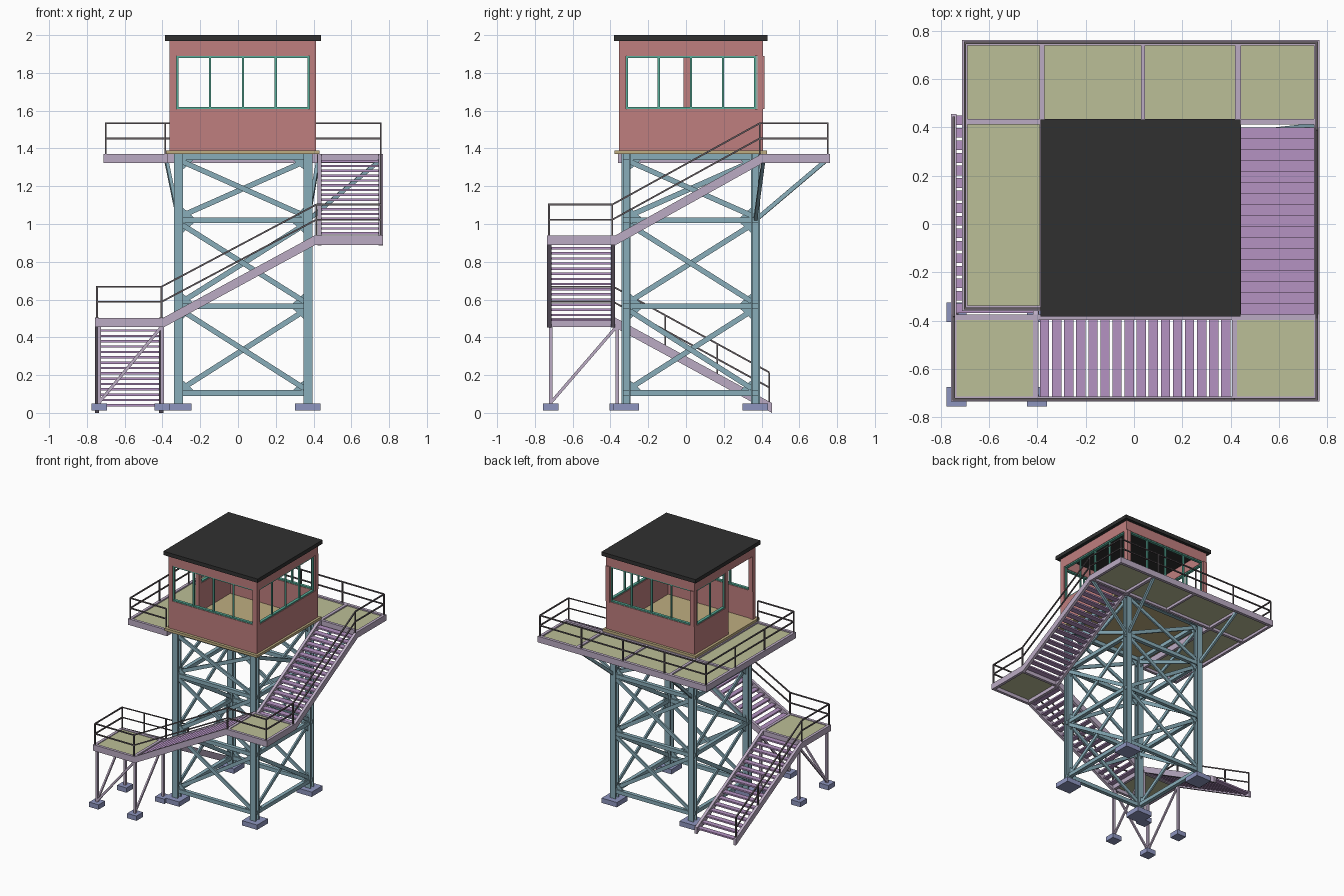
import bpy, bmesh, math
from mathutils import Vector as V

if "Cube" in bpy.data.objects:
    bpy.data.objects.remove(bpy.data.objects["Cube"])

PARTS = {}
COLORS = {
    "steel": (0.25, 0.42, 0.49, 1), "concrete": (0.27, 0.30, 0.52, 1),
    "frame": (0.50, 0.41, 0.55, 1), "tread": (0.46, 0.29, 0.54, 1),
    "deck": (0.50, 0.52, 0.31, 1), "wall": (0.52, 0.21, 0.21, 1),
    "roof": (0.03, 0.03, 0.03, 1), "rail": (0.13, 0.11, 0.12, 1),
    "trim": (0.10, 0.42, 0.32, 1), "floor": (0.52, 0.42, 0.22, 1),
}


def part(name, color):
    return PARTS.setdefault(name, (bmesh.new(), color))[0]


def hexa(bm, vs):
    v = [bm.verts.new(p) for p in vs]
    for f in ((0, 1, 2, 3), (7, 6, 5, 4), (0, 4, 5, 1), (1, 5, 6, 2), (2, 6, 7, 3), (3, 7, 4, 0)):
        bm.faces.new([v[i] for i in f])


def box(bm, x0, x1, y0, y1, z0, z1):
    hexa(bm, [(x, y, z) for z in (z0, z1) for x, y in ((x0, y0), (x0, y1), (x1, y1), (x1, y0))])


def bar(bm, a, b, w, h, plumb=False):
    """Rectangular bar from a to b; plumb gives vertical end cuts."""
    a, b = V(a), V(b)
    d = (b - a).normalized()
    s = d.cross(V((0, 0, 1)))
    s = s.normalized() if s.length > 1e-4 else V((1, 0, 0))
    u = V((0, 0, 1)) if plumb else s.cross(d)
    s, u = s * w / 2, u * h / 2
    hexa(bm, [p + i * s + j * u for p in (a, b) for i, j in ((-1, -1), (-1, 1), (1, 1), (1, -1))])


def prism(bm, tri, n):
    lo = [bm.verts.new(p - n) for p in tri]
    hi = [bm.verts.new(p + n) for p in tri]
    bm.faces.new(lo[::-1])
    bm.faces.new(hi)
    for i in range(3):
        j = (i + 1) % 3
        bm.faces.new((lo[i], lo[j], hi[j], hi[i]))


# Tower legs (H sections) and their footings
C, H = V((0.028, 0.025, 0)), 0.342
LEVELS = (0.105, 0.565, 1.02, 1.355)
legs, feet = part("tower_legs", "steel"), part("footings", "concrete")
for sx in (-1, 1):
    for sy in (-1, 1):
        x, y = C.x + sx * H, C.y + sy * H
        for s in (-1, 1):
            box(legs, x - .024, x + .024, y + s * .019 - .005, y + s * .019 + .005, .04, 1.37)
        box(legs, x - .006, x + .006, y - .014, y + .014, .04, 1.37)
        box(feet, x - .067, x + .067, y - .067, y + .067, .012, .05)

# Tower girts, cross braces and gusset plates on each face
girts, braces, plates = part("tower_girts", "steel"), part("tower_braces", "steel"), part("gusset_plates", "steel")
for k in range(4):
    a = k * math.pi / 2
    u, n = V((math.cos(a), math.sin(a), 0)), V((math.sin(a), -math.cos(a), 0))

    def P(s, z, off=0):
        return C + u * s + n * (H + off) + V((0, 0, z))
    for z in LEVELS:
        bar(girts, P(-H - .015, z), P(H + .015, z), .03, .03)
    for z0, z1 in zip(LEVELS, LEVELS[1:]):
        for s in (-1, 1):
            bar(braces, P(s * (H - .02), z0 + .025, s * .007), P(-s * (H - .02), z1 - .025, s * .007), .013, .028)
            for z, t in ((z0, 1), (z1, -1)):
                e = s * (H - .024)
                prism(plates, [P(e, z + t * .015), P(e - s * .055, z + t * .015), P(e, z + t * .065)], n * .005)

# Cantilever struts below the walkway
struts = part("walkway_struts", "steel")
XL, XR, YB = C.x - H, C.x + H, C.y + H
bar(struts, (XL, YB, 1.02), (-.38, .745, 1.34), .018, .022)
bar(struts, (XR, YB, 1.02), (.425, .745, 1.34), .018, .022)
bar(struts, (XR, YB, 1.02), (.755, .41, 1.34), .018, .022)


# Stair landings: perimeter frame with a deck
def landing(name, x0, x1, y0, y1, top):
    f, z0, w = part(name + "_frame", "frame"), top - .048, .022
    for y in (y0, y1 - w):
        box(f, x0, x1, y, y + w, z0, top)
    for x in (x0, x1 - w):
        box(f, x, x + w, y0 + w, y1 - w, z0, top)
    box(part(name + "_deck", "deck"), x0 + w, x1 - w, y0 + w, y1 - w, top - .02, top - .005)


landing("lower_landing", -.757, -.395, -.735, -.375, .503)
landing("upper_landing", .405, .767, -.735, -.375, .938)


# Stair flights: two stringers with open treads
def flight(name, a, b, across, count, depth):
    a, b, across = V(a), V(b), V(across)
    st, tr = part(name + "_stringers", "frame"), part(name + "_treads", "tread")
    for o in (V(), across):
        bar(st, a + o, b + o, .022, .052, True)
    run = V((b.x - a.x, b.y - a.y, 0)).normalized() * depth / 2
    for i in range(count):
        c = a.lerp(b, (i + .5) / count) + across / 2
        bar(tr, c - run, c + run, across.length - .02, .012)


flight("lower_flight", (-.746, .455, .026), (-.746, -.375, .478), (.34, 0, 0), 16, .04)
flight("middle_flight", (-.395, -.724, .478), (.405, -.724, .913), (0, .338, 0), 16, .038)
flight("upper_flight", (.756, -.375, .913), (.756, .40, 1.345), (-.325, 0, 0), 17, .045)

# Lower landing posts, footings and diagonals
posts = part("landing_posts", "frame")
LX, LY = (-.735, -.402), (-.715, -.365)
for x in LX:
    for y in LY:
        box(posts, x - .009, x + .009, y - .009, y + .009, .04, .46)
        box(feet, x - .041, x + .041, y - .041, y + .041, .012, .05)
    bar(posts, (x, LY[0], .055), (x, LY[1], .46), .012, .016)
bar(posts, (LX[0], LY[0], .055), (LX[1], LY[0], .46), .012, .016)

# Walkway frame and decks around the back and left of the cabin
wf, wd = part("walkway_frame", "frame"), part("walkway_deck", "deck")
for r in ((-.712, -.69, -.36, .762), (-.69, .767, .738, .762), (.745, .767, .40, .738),
          (-.69, .745, .412, .434), (-.69, -.38, -.36, -.338), (-.392, -.37, -.36, .738),
          (.028, .046, .434, .738), (.418, .442, .40, .738)):
    box(wf, *r, 1.322, 1.37)
box(wd, -.70, -.38, -.35, .42, 1.343, 1.36)
box(wd, -.70, .755, .42, .75, 1.343, 1.36)

# One continuous handrail: stair foot, landings, walkway; last value = bays
rails = part("handrails", "rail")
PATH = [((-.746, .44, .215), 3), ((-.746, -.385, .668), 1), ((-.746, -.725, .668), 1),
        ((-.405, -.725, .668), 1), ((.415, -.725, 1.103), 1), ((.756, -.725, 1.103), 1),
        ((.756, -.39, 1.103), 1), ((.756, .39, 1.533), 1), ((.756, .75, 1.533), 4),
        ((-.70, .75, 1.533), 3), ((-.70, -.35, 1.533), 1), ((-.385, -.35, 1.533), 0)]
for i, (p, bays) in enumerate(PATH):
    p = V(p)
    q = V(PATH[i + 1][0]) if bays else p
    for j in range(max(bays, 1)):
        m = p.lerp(q, j / max(bays, 1))
        bar(rails, m - V((0, 0, .17)), m, .009, .009)
    if bays:
        for drop in (0, .08):
            bar(rails, p - V((0, 0, drop)), q - V((0, 0, drop)), .009, .009)

# Cabin floor and flat roof
box(part("cabin_floor", "floor"), -.382, .432, -.378, .428, 1.37, 1.39)
box(part("cabin_roof", "roof"), -.387, .44, -.382, .432, 1.97, 2.0)

# Cabin walls: sill panels, header band, corner posts, doorway on the left
wall = part("cabin_walls", "wall")
X0, X1, Y0, Y1, T = -.362, .414, -.356, .408, .03
Z0, ZS, ZH, Z1 = 1.39, 1.61, 1.89, 1.97
for y in (Y0, Y1 - T):
    for za, zb in ((Z0, ZS), (ZH, Z1)):
        box(wall, X0, X1, y, y + T, za, zb)
    for x in (X0, X1 - .036):
        box(wall, x, x + .036, y, y + .038, ZS, ZH)
box(wall, X0, X0 + T, Y0, -.32, Z0, ZS)
box(wall, X0, X0 + T, -.013, Y1 - T, Z0, ZS)
box(wall, X1 - T, X1, Y0 + T, Y1 - T, Z0, ZS)
for x in (X0, X1 - T):
    box(wall, x, x + T, Y0 + T, Y1 - T, ZH, Z1)
box(wall, X0, X0 + T, -.013, .02, ZS, ZH)

# Window frames with mullions
trim = part("window_frames", "trim")


def window(a, b, panes):
    a, b = V(a), V(b)
    for z in (ZS + .005, ZH - .005):
        bar(trim, a + V((0, 0, z)), b + V((0, 0, z)), .022, .01)
    for i in range(panes + 1):
        m = a.lerp(b, i / panes)
        box(trim, m.x - .006, m.x + .006, m.y - .006, m.y + .006, ZS, ZH)


for y in (Y0 + T / 2, Y1 - T / 2):
    window((-.322, y, 0), (.374, y, 0), 4)
window((X1 - T / 2, -.314, 0), (X1 - T / 2, .366, 0), 4)
window((X0 + T / 2, .025, 0), (X0 + T / 2, .366, 0), 2)

# Turn every collected part into an object
mats = {}
for k, c in COLORS.items():
    mats[k] = bpy.data.materials.new(k)
    mats[k].diffuse_color = c
for name, (bm, color) in PARTS.items():
    bmesh.ops.recalc_face_normals(bm, faces=bm.faces)
    me = bpy.data.meshes.new(name)
    bm.to_mesh(me)
    bm.free()
    me.materials.append(mats[color])
    bpy.context.collection.objects.link(bpy.data.objects.new(name, me))

for m in bpy.data.materials:
    if m.users and not m.is_grease_pencil:
        m.use_nodes = True
        m.node_tree.nodes["Principled BSDF"].inputs["Base Color"].default_value = m.diffuse_color
